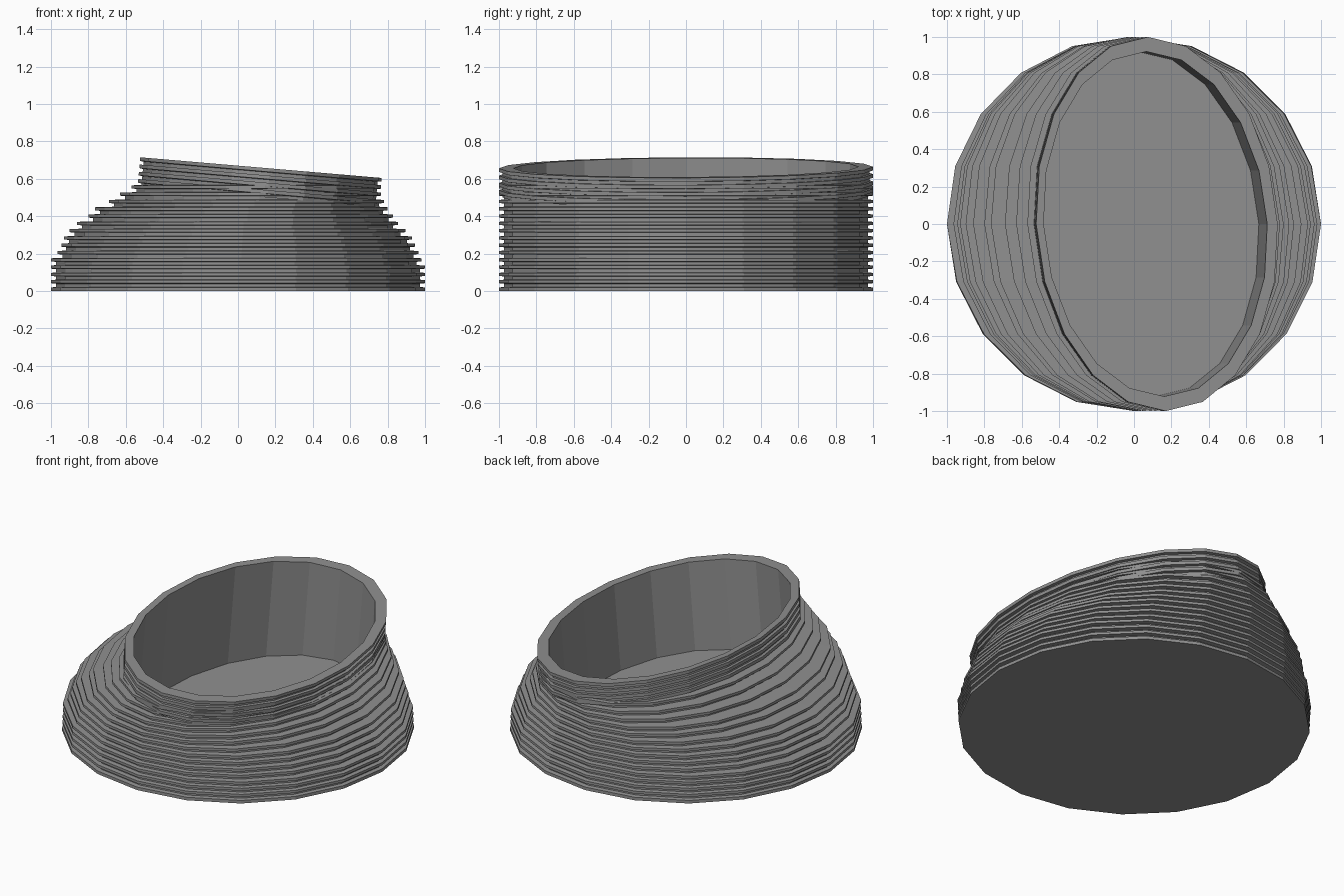
import bpy, bmesh, math
from mathutils import Vector

if "Cube" in bpy.data.objects:
    bpy.data.objects.remove(bpy.data.objects["Cube"])

SIDES = 20
STEP = 0.039      # spacing of the ridges
RIDGE = 0.022     # thickness of each ridge
TAPER = 0.003     # ridges are slightly thinner at the tip
GROOVE = 0.026    # depth of the groove between ridges

grey = bpy.data.materials.new("dark_grey")
grey.diffuse_color = (0.28, 0.28, 0.28, 1)
grey.use_nodes = True
grey.node_tree.nodes["Principled BSDF"].inputs["Base Color"].default_value = grey.diffuse_color


def oval(left, right, ry, shear):
    """Flat polygon spanning left..right in x, slightly sheared along y."""
    cx, hw = (left + right) / 2, (right - left) / 2
    pts = []
    for i in range(SIDES):
        a = 2 * math.pi * i / SIDES
        pts.append((cx + hw * math.cos(a) - shear * math.sin(a), ry * math.sin(a)))
    return pts


def loft(name, rings, cap_start=False, cap_end=False):
    bm = bmesh.new()
    loops = [[bm.verts.new(p) for p in r] for r in rings]
    for a, b in zip(loops, loops[1:]):
        for i in range(SIDES):
            j = (i + 1) % SIDES
            bm.faces.new((a[i], a[j], b[j], b[i]))
    if cap_start:
        bm.faces.new(loops[0][::-1])
    if cap_end:
        bm.faces.new(loops[-1])
    me = bpy.data.meshes.new(name)
    bm.to_mesh(me)
    bm.free()
    me.materials.append(grey)
    ob = bpy.data.objects.new(name, me)
    bpy.context.collection.objects.link(ob)
    return ob


# Ridged lower body: level layers going from a circle to an oval
lefts = [-1, -1, -1, -1, -1, -.965, -.945, -.93, -.90, -.86, -.80, -.765, -.69, -.63, -.57]
rights = [1, 1, 1, 1, .98, .965, .945, .93, .895, .855, .83, .80, .78, .765, .76]
n = len(lefts)


def level(i, z, inset=0.0):
    s = 0.05 * i / (n - 1)
    return [Vector((x, y, z)) for x, y in
            oval(lefts[i] + inset, rights[i] - inset, 1 - inset, s)]


body = []
for i in range(n):
    z = i * STEP
    body += [level(i, z + (TAPER if i else 0)), level(i, z + RIDGE - TAPER)]
    if i < n - 1:
        body += [level(i + 1, z + RIDGE, GROOVE), level(i + 1, z + STEP, GROOVE)]
# ledge running in under the collar
top = (n - 1) * STEP + RIDGE
body.append([Vector((x, y, top)) for x, y in oval(-.51, .735, .95, .05)])
loft("ridged_body", body, cap_start=True)

# Tilted collar with its rim, inner wall and floor
tilt = math.atan2(0.11, 1.285)
U = Vector((math.cos(tilt), 0, -math.sin(tilt)))
N = Vector((math.sin(tilt), 0, math.cos(tilt)))
C = Vector((0.1225, 0, 0.66))
HALF = 0.648


def tilted(depth, left=-HALF, right=HALF, ry=1.0):
    return [C + U * x + Vector((0, y, 0)) - N * depth
            for x, y in oval(left, right, ry, 0.048)]


collar = []
for k in range(4, 0, -1):
    d = (k - 1) * STEP
    g = HALF - 0.02
    collar += [tilted(d + STEP, -g, g, 0.98), tilted(d + RIDGE, -g, g, 0.98),
               tilted(d + RIDGE - TAPER), tilted(d)]
inner = tilted(0, -0.608, 0.592, 0.922)
floor = [p - N * ((p.z - 0.085) / N.z) for p in inner]
collar += [inner, floor]
loft("tilted_collar_and_cavity", collar, cap_end=True)
